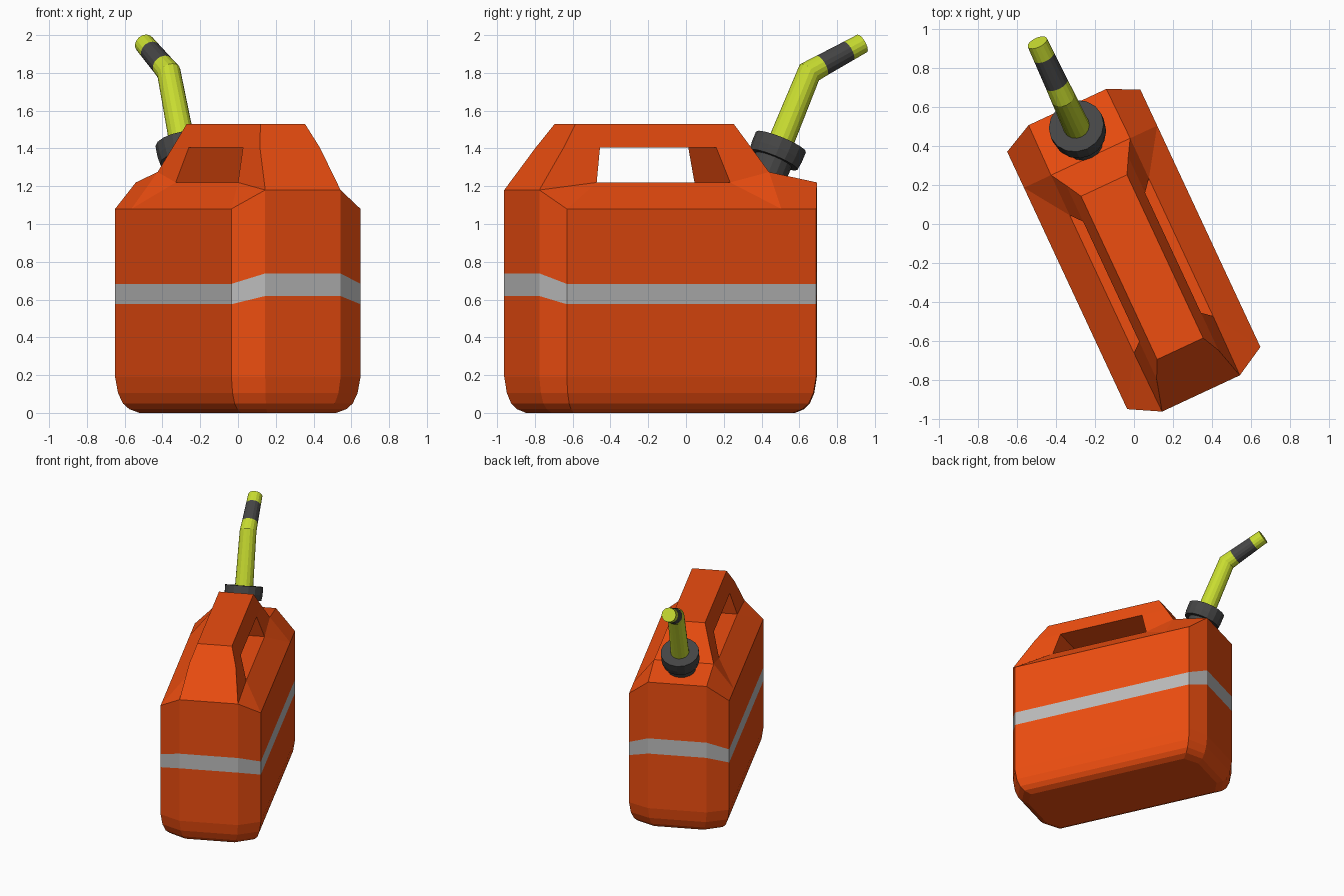
import bpy
from math import sin, cos, pi, radians

if "Cube" in bpy.data.objects:
    bpy.data.objects.remove(bpy.data.objects["Cube"])


def material(name, rgb):
    m = bpy.data.materials.new(name)
    m.diffuse_color = (*rgb, 1)
    m.use_nodes = True
    m.node_tree.nodes["Principled BSDF"].inputs["Base Color"].default_value = m.diffuse_color
    return m


ORANGE = material("orange", (0.85, 0.075, 0.005))
GREY = material("stripe_grey", (0.5, 0.5, 0.5))
LIME = material("lime", (0.58, 0.72, 0.03))
DARK = material("dark", (0.06, 0.06, 0.06))
TURN = radians(25)      # the whole can is turned about z
OFFSET = -0.056         # sideways offset of its centre plane


def add_object(name, verts, faces, mats, slots):
    mesh = bpy.data.meshes.new(name)
    mesh.from_pydata(verts, [], faces)
    for m in mats:
        mesh.materials.append(m)
    for p, i in zip(mesh.polygons, slots):
        p.material_index = i
    ob = bpy.data.objects.new(name, mesh)
    bpy.context.collection.objects.link(ob)
    ob.rotation_euler.z = TURN
    ob.location = (OFFSET * cos(TURN), OFFSET * sin(TURN), 0)
    bpy.context.view_layer.objects.active = ob
    bpy.ops.object.mode_set(mode='EDIT')
    bpy.ops.mesh.select_all(action='SELECT')
    bpy.ops.mesh.normals_make_consistent(inside=False)
    bpy.ops.object.mode_set(mode='OBJECT')
    return ob


# Can: named points of one half, mirrored by sign
half = {
    'A': (0.377, -0.846, 1.08), 'N': (0.377, 0.407, 1.08), 'B': (0.377, 0.611, 1.08),
    'C': (0.22, -0.933, 1.18), 'D': (0.22, 0.688, 1.22),        # ends
    'E': (0.224, -0.60, 1.22), 'F': (0.224, 0.18, 1.22),        # grip hole, bottom
    'G': (0.175, -0.558, 1.405), 'H': (0.175, 0.121, 1.405),    # grip hole, top
    'I': (0.175, -0.77, 1.405), 'J': (0.175, 0.325, 1.405),
    'K': (0.13, -0.68, 1.53), 'L': (0.13, 0.244, 1.53),         # handle top
    'M': (0.224, 0.407, 1.275),                                 # deck front
}
verts, index = [], {}
for s in (1, -1):
    for k, (x, y, z) in half.items():
        index[k, s] = len(verts)
        verts.append((s * x, y, z))
faces, slots = [], []


def face(ids, slot=0):
    faces.append(ids)
    slots.append(slot)


# Shoulders and handle sides
for s in (1, -1):
    for names in ("ANFE", "NMF", "NBDM", "AEC", "CEGI", "IGHJLK", "JHFM"):
        face([index[k, s] for k in names])
# Faces that span both halves: handle top, ends, deck, hole walls
for names in ("KL", "KIC", "LJM", "MD", "EF", "GH", "EG", "FH"):
    face([index[k, 1] for k in names] + [index[k, -1] for k in reversed(names)])

# Walls: rings below the rim, with the stripe, then a rounded bottom
rim = [index[k, 1] for k in "CANBD"] + [index[k, -1] for k in "DBNAC"]
n = len(rim)
top = [verts[i] for i in rim]
rings = [(t, 0.19, 0) for t in (0.554, 0.433, 0)]
rings += [(0, 0.105, 0.012), (0, 0.05, 0.032), (0, 0.02, 0.058), (0, 0, 0.10)]
prev = rim
for r, (t, base, inset) in enumerate(rings):
    cur = []
    for x, y, z in top:
        cur.append(len(verts))
        verts.append((x * (1 - inset / 0.377),
                      -0.1225 + (y + 0.1225) * (1 - inset / 0.81),
                      base + (z - base) * t))
    for i in range(n):
        j = (i + 1) % n
        face([prev[i], prev[j], cur[j], cur[i]], 1 if r == 1 else 0)
    prev = cur
face(prev)
add_object("can_body", verts, faces, [ORANGE, GREY], slots)


def sweep(name, stations, mats, bands, sides=16):
    """Tube through stations (y, z, radius, tilt from vertical, mitre stretch)."""
    v, f, m = [], [], []
    for y, z, r, a, k in stations:
        for i in range(sides):
            t = 2 * pi * i / sides
            q = r * k * sin(t)
            v.append((r * cos(t), y + q * cos(a), z - q * sin(a)))
    for b in range(len(stations) - 1):
        for i in range(sides):
            j = (i + 1) % sides
            o = b * sides
            f.append([o + i, o + j, o + sides + j, o + sides + i])
            m.append(bands[b])
    f += [list(range(sides)), list(range(len(v) - sides, len(v)))]
    m += [bands[0], bands[-1]]
    return add_object(name, v, f, mats, m)


# Collar: lathe profile (distance along the spout axis, radius)
LOW, HIGH = radians(24.5), radians(63)
BASE = (0.581, 1.435)


def along(s, r):
    return (BASE[0] + s * sin(LOW), BASE[1] + s * cos(LOW), r, LOW, 1)


sweep("spout_collar",
      [along(*p) for p in ((-0.25, 0.103), (-0.105, 0.103), (-0.105, 0.137),
                           (-0.06, 0.143), (0, 0.143))], [DARK], [0] * 4)

# Spout: straight tube, mitred knee, tip with a dark band
knee, tip = (0.747, 1.803), (1.053, 1.955)


def mix(t, r):
    return (knee[0] + t * (tip[0] - knee[0]), knee[1] + t * (tip[1] - knee[1]), r, HIGH, 1)


sweep("spout_tube",
      [along(-0.05, 0.069), (*knee, 0.063, (LOW + HIGH) / 2, 1.06),
       mix(0.23, 0.06), mix(0.74, 0.056), mix(1, 0.054)],
      [LIME, DARK], [0, 0, 1, 0])
